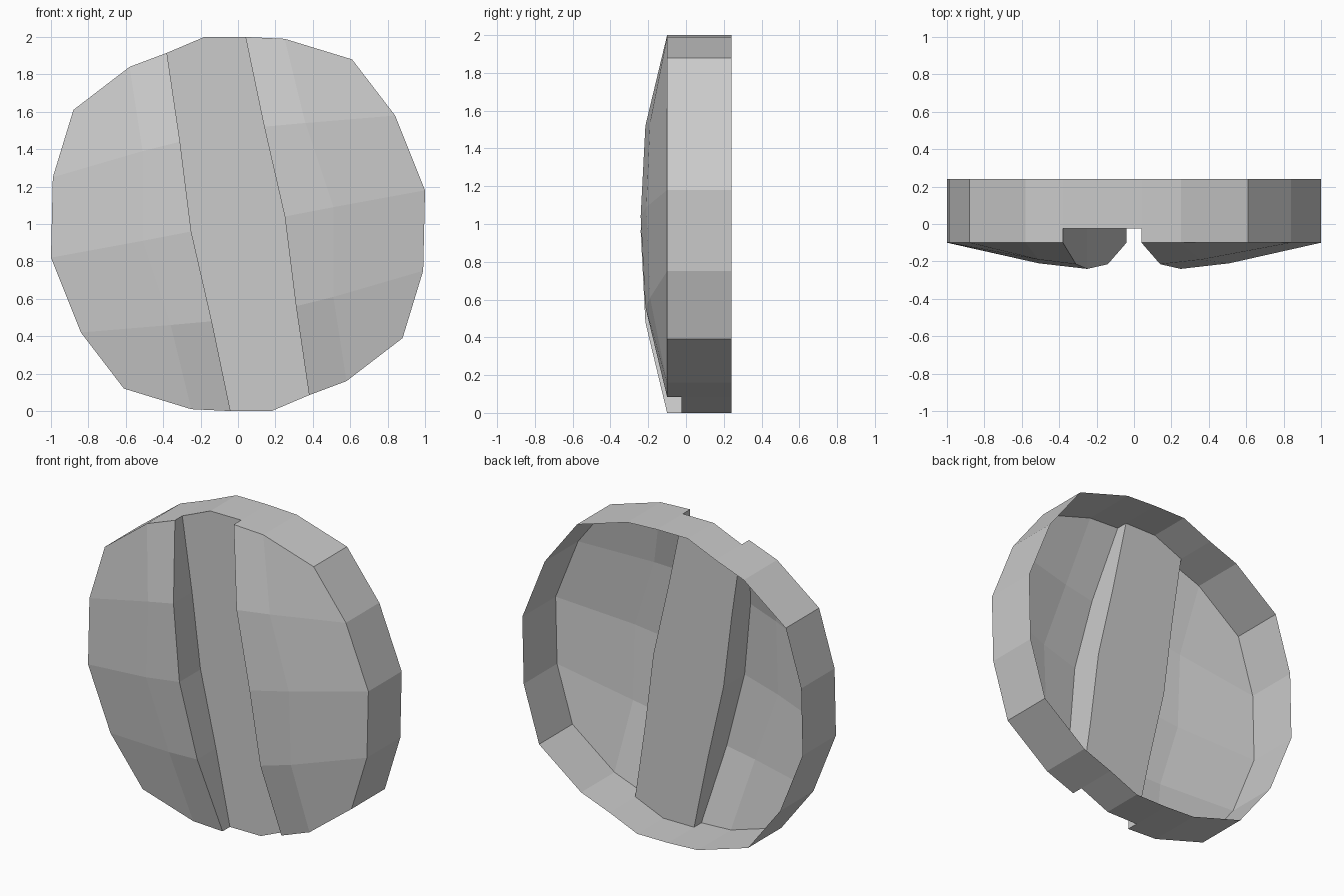
import bpy
import bmesh

if "Cube" in bpy.data.objects:
    bpy.data.objects.remove(bpy.data.objects["Cube"], do_unlink=True)

grey = bpy.data.materials.new("light grey")
grey.use_nodes = True
grey.diffuse_color = (0.6, 0.6, 0.6, 1)
grey.node_tree.nodes["Principled BSDF"].inputs["Base Color"].default_value = (0.6, 0.6, 0.6, 1)

BACK, RIM, FLOOR = 0.24, -0.10, -0.025

# One half of the domed front: rows from top to bottom, each running
# from the groove edge to the outer rim, as (x, depth, z)
HALF = [
    [(0.04, RIM, 2.0), (0.25, RIM, 1.99), (0.61, RIM, 1.88)],
    [(0.14, -0.215, 1.52), (0.36, -0.19, 1.54), (0.84, RIM, 1.58)],
    [(0.25, -0.24, 1.04), (0.51, -0.21, 1.09), (1.0, RIM, 1.18)],
    [(0.31, -0.215, 0.56), (0.51, -0.19, 0.61), (0.99, RIM, 0.75)],
    [(0.38, RIM, 0.085), (0.58, RIM, 0.16), (0.88, RIM, 0.39)],
]


def turned(p):
    """Half turn about the front-to-back axis."""
    return (-p[0], p[1], 2 - p[2])


def at_depth(p, y):
    return (p[0], y, p[2])


def build(name, faces):
    bm = bmesh.new()
    for face in faces:
        bm.faces.new([bm.verts.new(p) for p in face])
    bmesh.ops.remove_doubles(bm, verts=bm.verts, dist=0.0005)
    bmesh.ops.recalc_face_normals(bm, faces=bm.faces)
    # the outside of the shell is the front
    front = max(bm.faces, key=lambda f: abs(f.normal.y))
    if front.normal.y > 0:
        bmesh.ops.reverse_faces(bm, faces=bm.faces)
    mesh = bpy.data.meshes.new(name)
    bm.to_mesh(mesh)
    bm.free()
    mesh.materials.append(grey)
    bpy.context.collection.objects.link(bpy.data.objects.new(name, mesh))


def half_shell(rows):
    """Domed panels, groove wall and rim wall of one half."""
    faces = []
    for a, b in zip(rows, rows[1:]):
        for i in range(2):
            faces.append([a[i], a[i + 1], b[i + 1], b[i]])
        faces.append([a[0], b[0], at_depth(b[0], FLOOR), at_depth(a[0], FLOOR)])
    outline = rows[0] + [r[-1] for r in rows[1:-1]] + rows[-1][::-1]
    for p, q in zip(outline, outline[1:]):
        faces.append([p, q, at_depth(q, BACK), at_depth(p, BACK)])
    return faces


# Two domed halves, open at the back
build("left_half_shell", half_shell(HALF))
build("right_half_shell", half_shell([[turned(p) for p in r] for r in HALF]))

# Flat groove floor between the halves, with its piece of rim at each end
edge = [at_depth(r[0], FLOOR) for r in HALF]
tip = (0.18, FLOOR, 0.0)
ends = [edge[-1], tip, turned(edge[0])]
strip = [edge + [tip] + [turned(p) for p in edge] + [turned(tip)]]
for points in (ends, [turned(p) for p in ends]):
    for p, q in zip(points, points[1:]):
        strip.append([p, q, at_depth(q, BACK), at_depth(p, BACK)])
build("groove_floor", strip)
